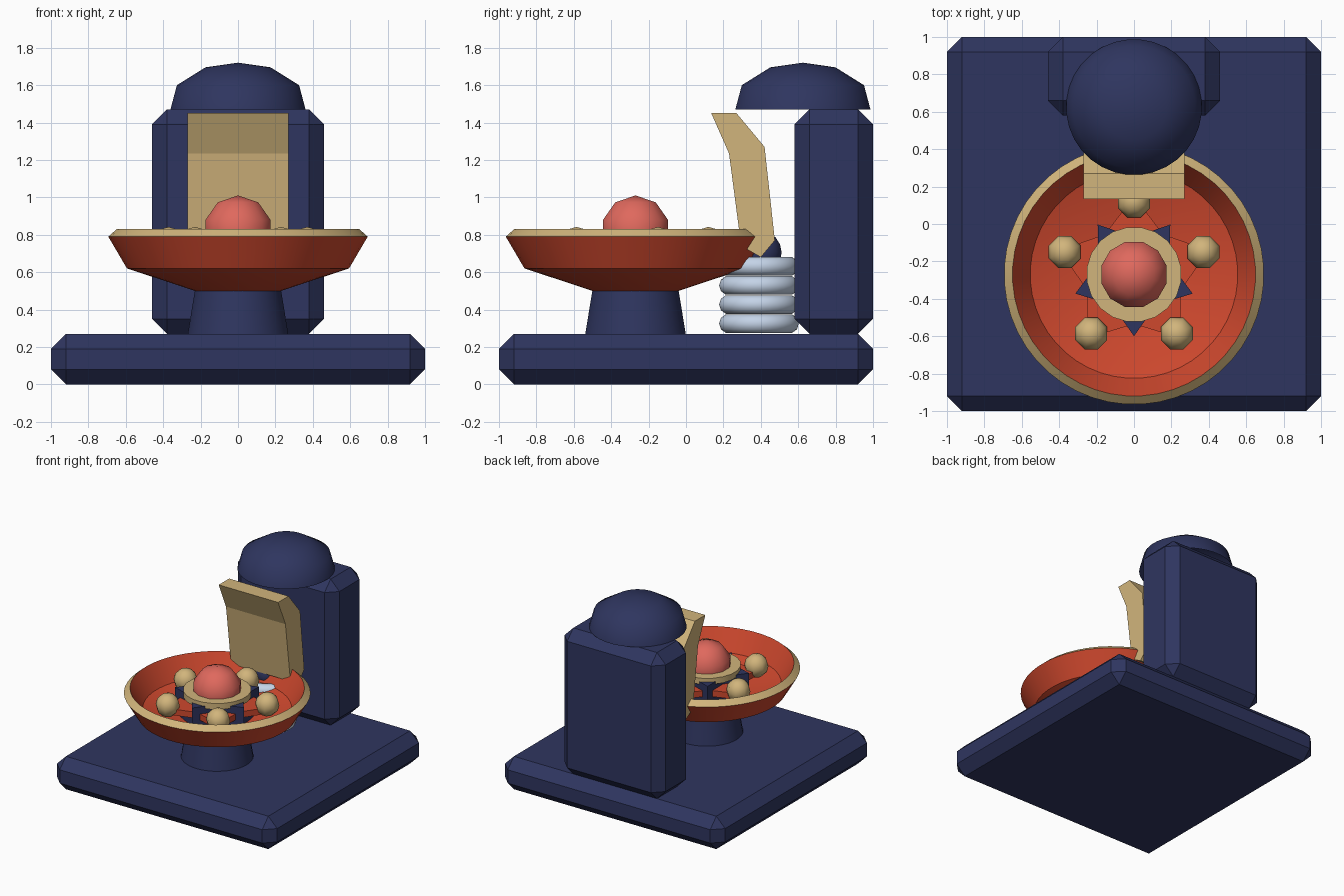
import bpy, bmesh, math
from mathutils import Matrix

if "Cube" in bpy.data.objects:
    bpy.data.objects.remove(bpy.data.objects["Cube"])


def material(name, rgb):
    m = bpy.data.materials.new(name)
    m.diffuse_color = (*rgb, 1)
    m.use_nodes = True
    m.node_tree.nodes["Principled BSDF"].inputs["Base Color"].default_value = m.diffuse_color
    return m


NAVY = material("navy", (0.028, 0.036, 0.115))
RED = material("orange_red", (0.62, 0.065, 0.027))
SALMON = material("salmon", (0.74, 0.14, 0.11))
TAN = material("tan", (0.64, 0.46, 0.2))
STEEL = material("pale_steel", (0.55, 0.65, 0.8))
CY = -0.27  # bowl centre on y


def finish(name, bm, *mats, smooth=None):
    bmesh.ops.recalc_face_normals(bm, faces=bm.faces)
    me = bpy.data.meshes.new(name)
    bm.to_mesh(me)
    bm.free()
    for m in mats:
        me.materials.append(m)
    ob = bpy.data.objects.new(name, me)
    bpy.context.collection.objects.link(ob)
    if smooth:
        bpy.ops.object.select_all(action='DESELECT')
        ob.select_set(True)
        bpy.context.view_layer.objects.active = ob
        bpy.ops.object.shade_smooth_by_angle(angle=math.radians(smooth))
    return ob


def chamfered_box(name, x, y0, y1, z0, z1, mat, bevel=0.08):
    bm = bmesh.new()
    bmesh.ops.create_cube(bm, size=1)
    for v in bm.verts:
        v.co = (v.co.x * 2 * x, y0 if v.co.y < 0 else y1, z0 if v.co.z < 0 else z1)
    bmesh.ops.bevel(bm, geom=bm.edges[:], offset=bevel, segments=1, affect='EDGES')
    return finish(name, bm, mat)


def lathe(name, profile, cx, cy, segs, *mats, closed=False, smooth=35, rim=None):
    """Spin (radius, z) points around a vertical axis."""
    bm = bmesh.new()
    rings = []
    for r, z in profile:
        if r == 0:
            rings.append([bm.verts.new((cx, cy, z))] * segs)
        else:
            rings.append([bm.verts.new((cx + r * math.cos(t), cy + r * math.sin(t), z))
                          for t in (2 * math.pi * (i + 0.5) / segs for i in range(segs))])
    n = len(rings)
    for k in range(n if closed else n - 1):
        a, b = rings[k], rings[(k + 1) % n]
        for i in range(segs):
            j = (i + 1) % segs
            f = bm.faces.new(list(dict.fromkeys((a[i], a[j], b[j], b[i]))))
            f.material_index = 1 if k == rim else 0
    return finish(name, bm, *mats, smooth=smooth)


def prism(name, points, height, mat, matrix):
    """Extrude a 2D outline upward, then place it."""
    bm = bmesh.new()
    face = bm.faces.new([bm.verts.new((a, b, 0)) for a, b in points])
    top = bmesh.ops.extrude_face_region(bm, geom=[face])['geom']
    bmesh.ops.translate(bm, vec=(0, 0, height),
                        verts=[v for v in top if isinstance(v, bmesh.types.BMVert)])
    bm.transform(matrix)
    return finish(name, bm, mat)


def star(name, outer, inner, start, z0, z1, mat):
    pts = []
    for i in range(10):
        t = math.radians(start + 36 * i)
        r = inner if i % 2 else outer
        pts.append((r * math.cos(t), r * math.sin(t)))
    return prism(name, pts, z1 - z0, mat, Matrix.Translation((0, CY, z0)))


def ball(name, r, x, y, z, segs, rings, mat):
    pts = [(r * math.sin(math.pi * i / rings) if 0 < i < rings else 0,
            z + r * math.cos(math.pi * i / rings)) for i in range(rings + 1)]
    return lathe(name, pts, x, y, segs, mat, smooth=50)


# Base slab and rear column
chamfered_box("base", 1, -1, 1, 0, 0.27, NAVY)
chamfered_box("column", 0.46, 0.58, 1, 0.27, 1.47, NAVY)

# Open dome overhanging the column
lathe("dome", [(0.363, 1.47), (0.328, 1.6), (0.175, 1.695), (0, 1.72)],
      0, 0.625, 32, NAVY, smooth=50)

# Pedestal and bowl with a tan sloping rim
lathe("pedestal", [(0, 0.27), (0.27, 0.27), (0.23, 0.51), (0, 0.51)], 0, CY, 32, NAVY)
lathe("bowl", [(0, 0.5), (0.23, 0.5), (0.595, 0.62), (0.695, 0.79),
               (0.65, 0.83), (0.555, 0.665), (0.22, 0.555), (0, 0.555)],
      0, CY, 48, RED, TAN, rim=3)

# Hub: crossed stars, collar ring and centre ball
star("red_star", 0.42, 0.265, 90, 0.68, 0.73, RED)
star("navy_star", 0.33, 0.2, -90, 0.56, 0.79, NAVY)
lathe("collar", [(0.17, 0.77), (0.255, 0.77), (0.255, 0.82), (0.17, 0.82)],
      0, CY, 20, TAN, closed=True)
ball("centre_ball", 0.19, 0, CY, 0.82, 12, 5, SALMON)

# Five balls around the hub
for i in range(5):
    t = math.radians(90 + 72 * i)
    ball(f"small_ball_{i + 1}", 0.092, 0.39 * math.cos(t), CY + 0.39 * math.sin(t),
         0.75, 8, 6, TAN)

# Bent back panel: side outline (y, z) extruded along x
side = [(0.135, 1.45), (0.27, 1.45), (0.42, 1.27), (0.475, 0.77),
        (0.40, 0.68), (0.295, 0.74), (0.23, 1.235)]
to_side = Matrix(((0, 0, 1, -0.27), (1, 0, 0, 0), (0, 1, 0, 0), (0, 0, 0, 1)))
prism("back_panel", side, 0.54, TAN, to_side)

# Stacked coils and the pivot above them
for i in range(4):
    z = 0.325 + 0.102 * i
    ring = [(0.162 + 0.052 * math.cos(math.pi * k / 5), z + 0.052 * math.sin(math.pi * k / 5))
            for k in range(10)]
    lathe(f"coil_{i + 1}", ring, 0, 0.39, 32, STEEL, closed=True, smooth=50)
ball("pivot", 0.115, 0, 0.40, 0.705, 12, 8, NAVY)
